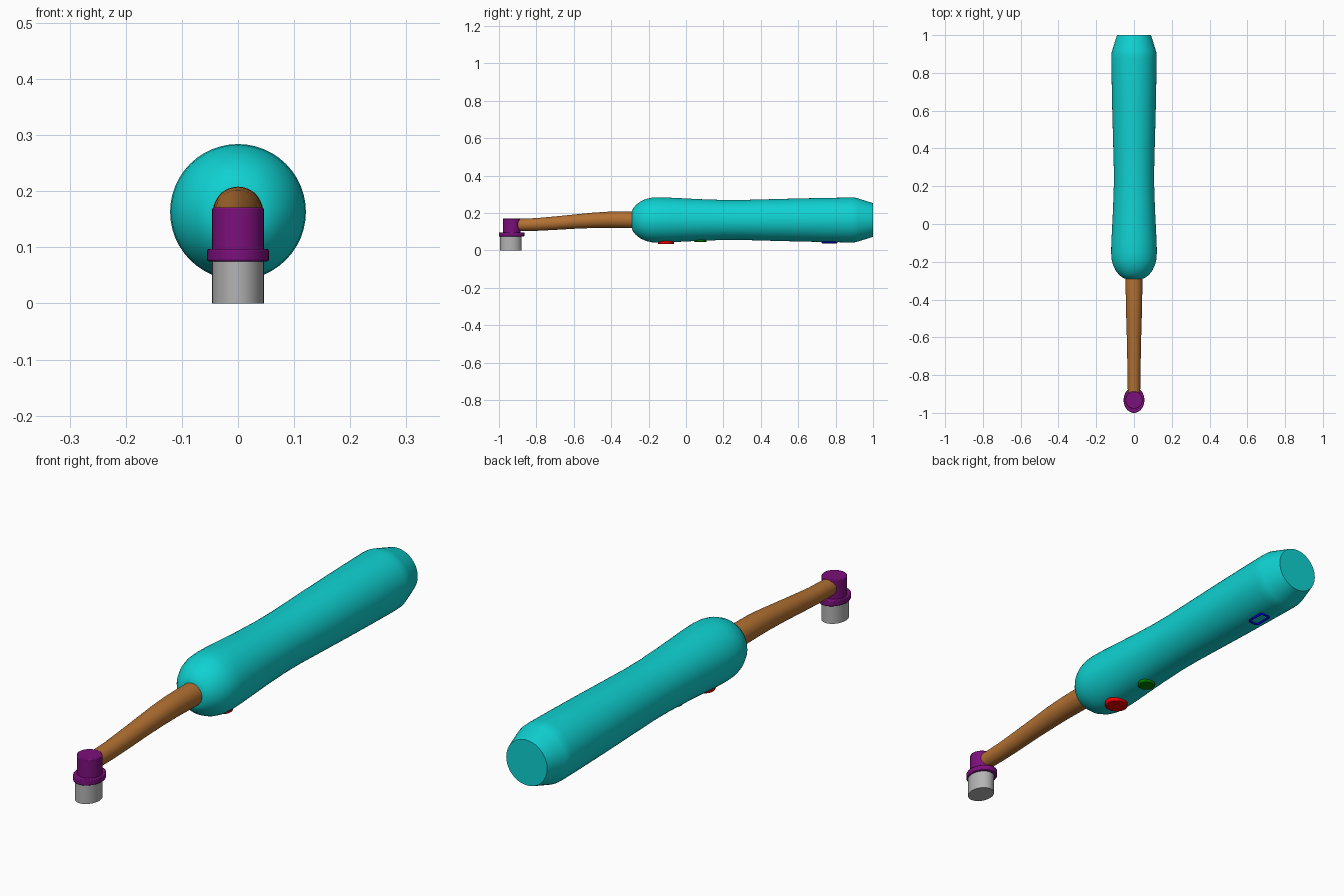
import bpy, bmesh, math

if "Cube" in bpy.data.objects:
    bpy.data.objects.remove(bpy.data.objects["Cube"])


def material(name, rgb):
    m = bpy.data.materials.new(name)
    m.use_nodes = True
    m.diffuse_color = (*rgb, 1)
    m.node_tree.nodes["Principled BSDF"].inputs["Base Color"].default_value = (*rgb, 1)
    return m


teal = material("teal", (0.005, 0.64, 0.64))
brown = material("brown", (0.45, 0.165, 0.032))
purple = material("purple", (0.2, 0.005, 0.2))
grey = material("grey", (0.45, 0.45, 0.45))
red = material("red", (0.8, 0.0, 0.0))
green = material("green", (0.0, 0.22, 0.0))
blue = material("blue", (0.0, 0.0, 0.8))


def smooth(ob):
    bpy.ops.object.select_all(action='DESELECT')
    ob.select_set(True)
    bpy.context.view_layer.objects.active = ob
    bpy.ops.object.shade_smooth_by_angle(angle=math.radians(35))


def tube(name, stations, mat, sides=48):
    """Round skin through (y, centre z, radius) stations, capped at both ends."""
    bm = bmesh.new()
    rings = []
    for y, z, r in stations:
        rings.append([bm.verts.new((r * math.cos(a), y, z + r * math.sin(a)))
                      for a in (2 * math.pi * i / sides for i in range(sides))])
    for a, b in zip(rings, rings[1:]):
        for i in range(sides):
            j = (i + 1) % sides
            bm.faces.new((a[i], a[j], b[j], b[i]))
    bm.faces.new(rings[0])
    bm.faces.new(rings[-1])
    bmesh.ops.recalc_face_normals(bm, faces=bm.faces)
    me = bpy.data.meshes.new(name)
    bm.to_mesh(me)
    bm.free()
    ob = bpy.data.objects.new(name, me)
    bpy.context.collection.objects.link(ob)
    me.materials.append(mat)
    smooth(ob)


def disc(name, y, z0, z1, rx, ry, mat, bevel=0.0):
    """Upright elliptical cylinder between two heights."""
    bpy.ops.mesh.primitive_cylinder_add(vertices=48, radius=1, depth=1,
                                        location=(0, y, (z0 + z1) / 2))
    ob = bpy.context.object
    ob.name = name
    ob.scale = (rx, ry, z1 - z0)
    bpy.ops.object.transform_apply(location=False, rotation=False, scale=True)
    ob.data.materials.append(mat)
    smooth(ob)
    if bevel:
        mod = ob.modifiers.new("soft_edge", 'BEVEL')
        mod.width = bevel
        mod.segments = 2


# Handle: rounded front, gentle waist, chamfered back end
AXIS = 0.163
profile = [(-0.29, 0.045), (-0.283, 0.062), (-0.268, 0.08), (-0.245, 0.098),
           (-0.215, 0.112), (-0.185, 0.119), (-0.15, 0.121), (-0.1, 0.120),
           (-0.02, 0.116), (0.08, 0.111), (0.2, 0.107), (0.3, 0.107),
           (0.45, 0.111), (0.6, 0.115), (0.75, 0.118), (0.88, 0.120),
           (0.905, 0.119), (0.92, 0.115), (0.985, 0.095), (1.0, 0.09)]
tube("handle", [(y, AXIS, r) for y, r in profile], teal)

# Neck: tapers and dips toward the head
tube("neck", [(-0.93, 0.137, 0.032), (-0.88, 0.137, 0.033), (-0.8, 0.139, 0.034),
              (-0.7, 0.146, 0.036), (-0.6, 0.154, 0.038), (-0.5, 0.161, 0.041),
              (-0.42, 0.164, 0.043), (-0.35, 0.164, 0.044), (-0.25, 0.163, 0.045)], brown)

# Head: round cap, oval flange, bristle block
disc("head_cap", -0.932, 0.09, 0.171, 0.046, 0.046, purple, 0.003)
disc("head_flange", -0.932, 0.075, 0.097, 0.055, 0.068, purple, 0.003)
disc("bristles", -0.937, 0.0, 0.08, 0.046, 0.058, grey)

# Buttons on the underside
disc("power_button", -0.108, 0.034, 0.1, 0.045, 0.043, red, 0.003)
disc("mode_button", 0.077, 0.045, 0.1, 0.034, 0.033, green, 0.003)

# Indicator outline near the back of the underside
hx, hy, c = 0.022, 0.039, 0.008
corners = [(hx, hy - c), (hx - c, hy), (c - hx, hy), (-hx, hy - c),
           (-hx, c - hy), (c - hx, -hy), (hx - c, -hy), (hx, c - hy)]
curve = bpy.data.curves.new("indicator_outline", 'CURVE')
curve.dimensions = '3D'
curve.bevel_depth = 0.0045
curve.bevel_resolution = 2
spline = curve.splines.new('POLY')
spline.points.add(len(corners) - 1)
for p, (x, y) in zip(spline.points, corners):
    p.co = (x, 0.767 + y, 0.043, 1)
spline.use_cyclic_u = True
curve.materials.append(blue)
bpy.context.collection.objects.link(bpy.data.objects.new("indicator_outline", curve))
